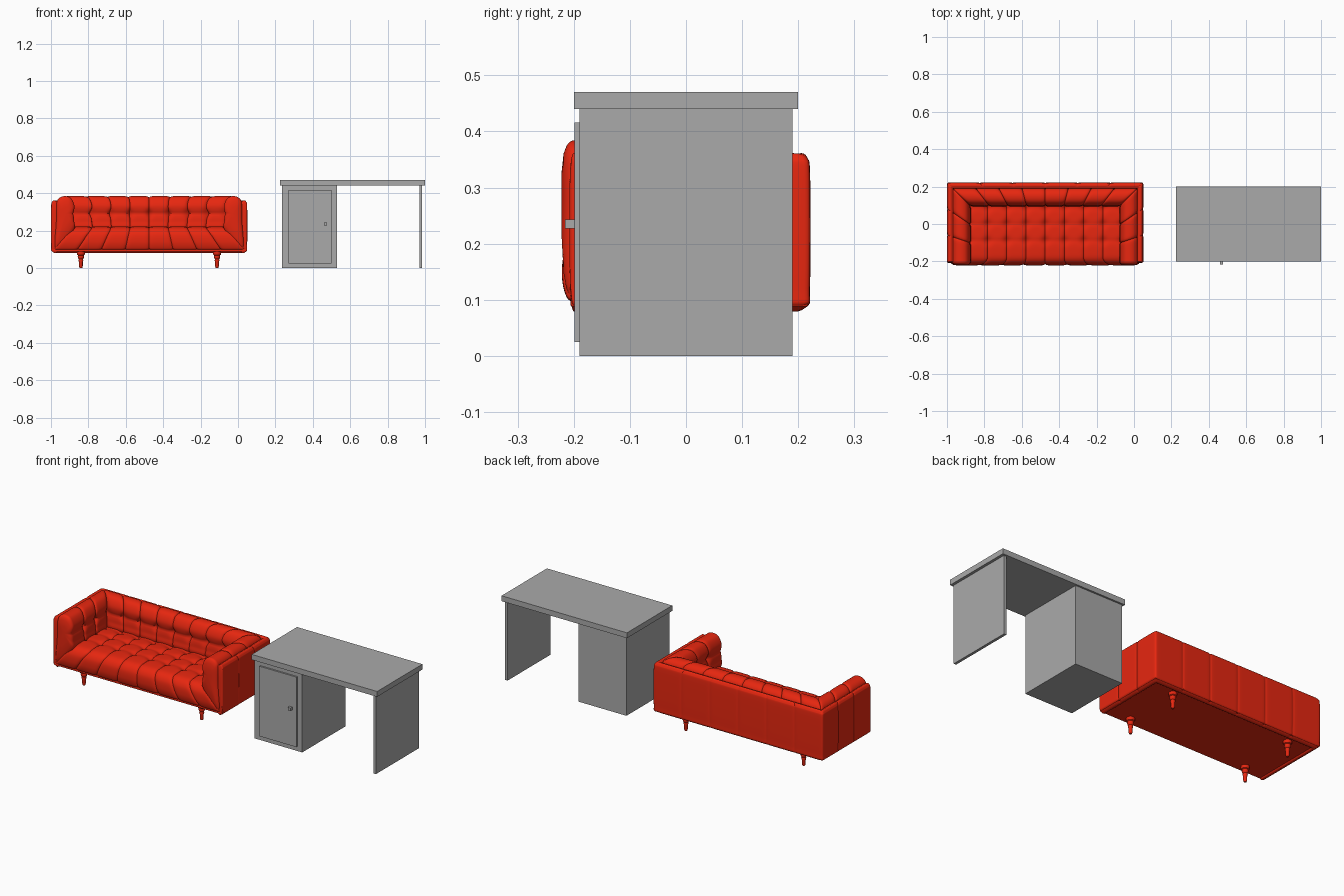
import bpy, bmesh, math
from mathutils import Vector

cube = bpy.data.objects.get("Cube")
if cube:
    bpy.data.objects.remove(cube)


def material(name, rgb):
    m = bpy.data.materials.new(name)
    m.use_nodes = True
    m.diffuse_color = (*rgb, 1)
    m.node_tree.nodes["Principled BSDF"].inputs["Base Color"].default_value = (*rgb, 1)
    return m


RED = material("red upholstery", (0.8, 0.02, 0.005))
GREY = material("grey paint", (0.4, 0.4, 0.4))


def finish(name, bm, mat, smooth=None):
    bmesh.ops.remove_doubles(bm, verts=bm.verts, dist=1e-5)
    bmesh.ops.recalc_face_normals(bm, faces=bm.faces)
    me = bpy.data.meshes.new(name)
    bm.to_mesh(me)
    bm.free()
    me.materials.append(mat)
    ob = bpy.data.objects.new(name, me)
    bpy.context.collection.objects.link(ob)
    if smooth:
        bpy.ops.object.select_all(action='DESELECT')
        ob.select_set(True)
        bpy.context.view_layer.objects.active = ob
        bpy.ops.object.shade_smooth_by_angle(angle=math.radians(smooth))
    return ob


def box(name, mat, x0, x1, y0, y1, z0, z1):
    bm = bmesh.new()
    bmesh.ops.create_cube(bm, size=1)
    for v in bm.verts:
        v.co = ((x0 + x1) / 2 + v.co.x * (x1 - x0), (y0 + y1) / 2 + v.co.y * (y1 - y0),
                (z0 + z1) / 2 + v.co.z * (z1 - z0))
    return finish(name, bm, mat)


def skin(bm, rows, closed):
    rows = [[bm.verts.new(p) for p in r] for r in rows]
    n = len(rows[0])
    for a, b in zip(rows, rows[1:]):
        for i in range(n if closed else n - 1):
            j = (i + 1) % n
            bm.faces.new((a[i], a[j], b[j], b[i]))


def spline(pts, steps, closed):
    pts = [Vector(p) for p in pts]
    n = len(pts)
    get = (lambda i: pts[i % n]) if closed else (lambda i: pts[max(0, min(n - 1, i))])
    out = []
    for i in range(n if closed else n - 1):
        p, q, r, s = (get(i + k) for k in (-1, 0, 1, 2))
        for k in range(steps):
            t = k / steps
            out.append(q + (r - p) * t / 2 + (p * 2 - q * 5 + r * 4 - s) * t * t / 2
                       + (q * 3 - p - r * 3 + s) * t ** 3 / 2)
    return out if closed else out + [pts[-1]]


# Desk
box("desk_top", GREY, 0.225, 1.0, -0.2, 0.2, 0.44, 0.47)
box("desk_cabinet", GREY, 0.235, 0.53, -0.19, 0.19, 0, 0.44)
box("desk_side_panel", GREY, 0.97, 0.985, -0.19, 0.19, 0, 0.44)
box("cabinet_door", GREY, 0.27, 0.5, -0.199, -0.19, 0.025, 0.416)
box("door_knob", GREY, 0.459, 0.475, -0.216, -0.199, 0.227, 0.243)

# Sofa
CX, HX, YB, YF = -0.475, 0.525, 0.222, -0.2


def place(side, t, d, z):
    # side: left arm, back, right arm of the U; d is the distance in from the outside
    if side == 0:
        return Vector((CX - HX + d, YF + (YB - d - YF) * t, z))
    if side == 1:
        return Vector((CX + (HX - d) * (2 * t - 1), YB - d, z))
    p = place(0, 1 - t, d, z)
    p.x = 2 * CX - p.x
    return p


def sweep(name, section, columns, relief, cap):
    sec = spline(section, 5, True)
    n = len(sec)
    centre = sum(sec, Vector((0, 0))) / n
    normals = []
    for i in range(n):
        e = sec[(i + 1) % n] - sec[i - 1]
        normals.append(Vector((-e.y, e.x)).normalized())
    rows = []
    for side, cols in enumerate(columns):
        width = (2 * HX if side == 1 else YB - YF) / cols
        count = cols * 12
        for k in range(count + 1):
            t = k / count
            # crowd the stations towards the seams
            c = min(int(t * cols), cols - 1)
            f = t * cols - c
            f -= 0.11 * math.sin(2 * math.pi * f)
            t = (c + f) / cols
            gap = min(f, 1 - f) * width
            if (side == 0 and c == 0 and f < .5) or (side == 2 and c == cols - 1 and f > .5):
                gap = width / 2
            rows.append([place(side, t, *(s + m * relief(gap, s))) for s, m in zip(sec, normals)])
    # rounded front ends of both arms
    first, last = rows[0], rows[-1]
    for ring, front in ((first, True), (last, False)):
        mid = Vector((ring[0].x, YF, centre.y))
        mid.x = CX + (-1 if front else 1) * (HX - centre.x)
        for s in (0.99, 0.96, 0.9, 0.75, 0.4, 0):
            new = [mid + (p - mid) * s - Vector((0, cap * (1 - s ** 4) ** 0.5, 0)) for p in ring]
            rows.insert(0, new) if front else rows.append(new)
    bm = bmesh.new()
    skin(bm, rows, True)
    return finish(name, bm, RED, 50)


def pad_relief(gap, s):
    r = -0.008 * math.exp(-gap / 0.006)
    if s.x > 0.09 and s.y > 0.22:
        dz = abs(s.y - 0.29)
        r -= 0.005 * math.exp(-dz / 0.008) + 0.01 * math.exp(-(gap ** 2 + dz ** 2) / 0.0004)
    return r


def shell_relief(gap, s):
    return -0.003 * math.exp(-gap / 0.004) if s.x < 0.02 else 0


# Outer upholstered shell, then the tufted arm and back padding
sweep("sofa_shell", [(0.004, 0.09), (0.001, 0.12), (0, 0.22), (0.001, 0.33), (0.005, 0.352), (0.014, 0.361),
                     (0.026, 0.357), (0.034, 0.34), (0.036, 0.22), (0.034, 0.09)], (3, 6, 3), shell_relief, 0.008)
sweep("sofa_padding", [(0.025, 0.1), (0.027, 0.25), (0.029, 0.34), (0.042, 0.372), (0.072, 0.384), (0.105, 0.374),
                       (0.125, 0.335), (0.122, 0.29), (0.124, 0.25), (0.12, 0.2)], (3, 8, 3), pad_relief, 0.022)

# Tufted seat, curving down over the front between the arms
profile = spline([(-0.2, 0.095), (-0.213, 0.105), (-0.221, 0.14), (-0.216, 0.185), (-0.19, 0.214), (-0.14, 0.222),
                  (-0.05, 0.222), (0.03, 0.221), (0.12, 0.218)], 10, False)
rows = []
STEPS = 12
for k in range(8 * STEPS + 1):
    c, f = divmod(k / STEPS, 1)
    f -= 0.11 * math.sin(2 * math.pi * f)
    u = (c + f) / 4 - 1
    row = []
    for i, p in enumerate(profile):
        e = profile[min(i + 1, len(profile) - 1)] - profile[max(i - 1, 0)]
        normal = Vector((-e.y, e.x)).normalized()
        half = 0.412 + 0.095 * max(0, min(1, (0.215 - p.y) / 0.115))
        gap = min(f, 1 - f) * half / 4
        r = -0.007 * math.exp(-gap / 0.006)
        for y in (-0.09, 0, 0.085):
            dy = abs(p.x - y)
            r -= 0.004 * math.exp(-dy / 0.008) + 0.01 * math.exp(-(gap ** 2 + dy ** 2) / 0.0004)
        q = p + normal * r
        row.append((CX + u * half, q.x, q.y))
    rows.append(row)
bm = bmesh.new()
skin(bm, rows, False)
seat = finish("sofa_seat", bm, RED, 60)
if sum(f.normal.z for f in seat.data.polygons) < 0:
    seat.data.flip_normals()

# Base under the seat
base = box("sofa_base", RED, CX - HX + 0.004, CX + HX - 0.004, -0.206, YB - 0.004, 0.087, 0.1)
bevel = base.modifiers.new("bevel", 'BEVEL')
bevel.width = 0.004
bevel.segments = 2

# Turned legs
turning = [(0, 0.09), (0.021, 0.09), (0.022, 0.078), (0.02, 0.07), (0.015, 0.067), (0.017, 0.06), (0.014, 0.05),
           (0.011, 0.047), (0.013, 0.041), (0.01, 0.03), (0.01, 0.01), (0.007, 0), (0, 0)]
for side, x in (("right", -0.84), ("left", -0.112)):
    for end, y in (("front", -0.16), ("back", 0.16)):
        bm = bmesh.new()
        ring = [2 * math.pi * a / 20 for a in range(20)]
        skin(bm, [[(x + r * math.cos(a), y + r * math.sin(a), z) for a in ring] for r, z in turning], True)
        finish(f"{end}_{side}_sofa_leg", bm, RED, 40)
